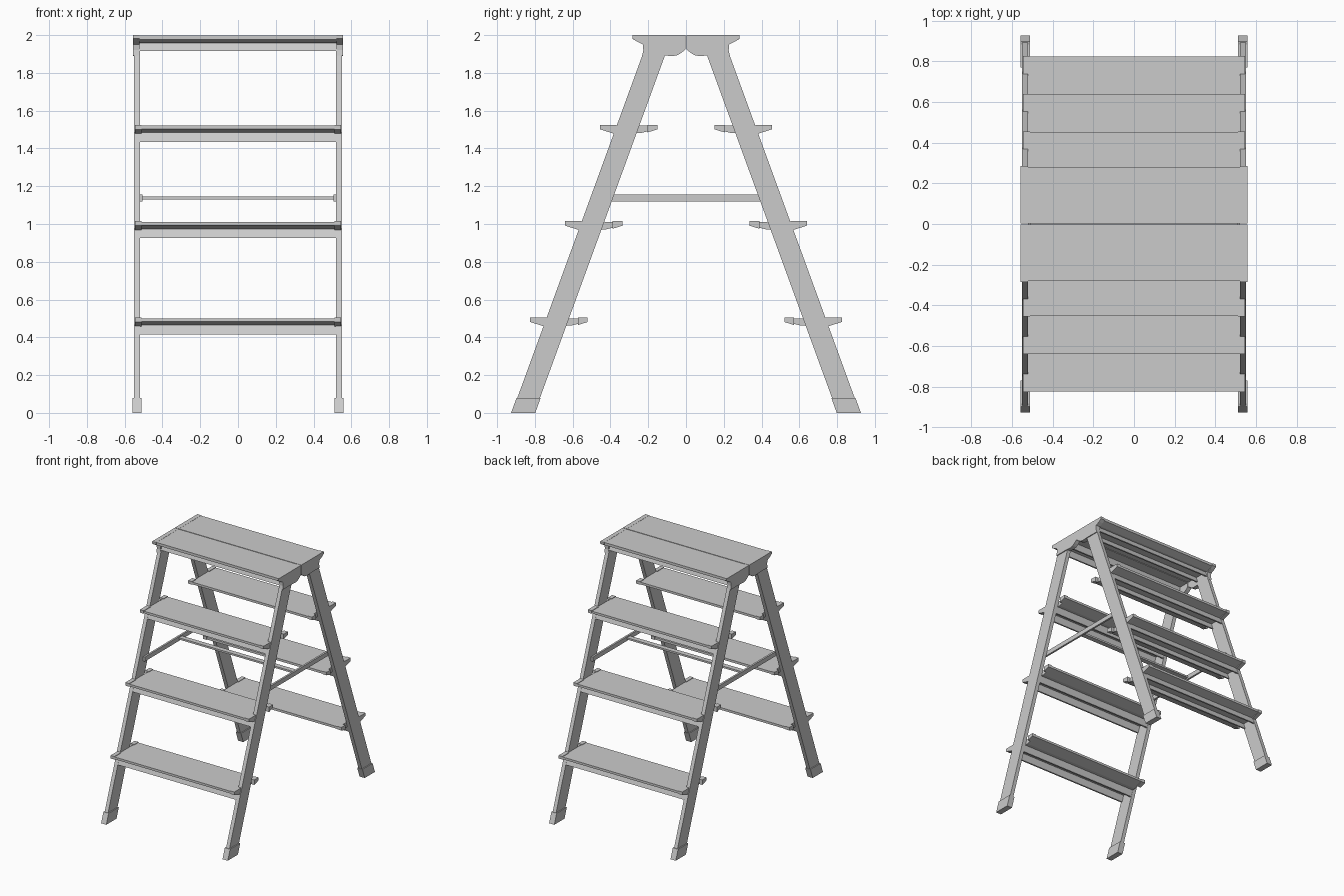
import bpy, bmesh

if "Cube" in bpy.data.objects:
    bpy.data.objects.remove(bpy.data.objects["Cube"])

SLOPE = 0.365  # lean of the legs: y per unit z


def prism(name, profile, x0, x1, sy=1):
    """Extrude a (y, z) profile from x0 to x1; sy mirrors front/back."""
    bm = bmesh.new()
    a = [bm.verts.new((x0, y * sy, z)) for y, z in profile]
    b = [bm.verts.new((x1, y * sy, z)) for y, z in profile]
    n = len(profile)
    bm.faces.new(a)
    bm.faces.new(b[::-1])
    for i in range(n):
        bm.faces.new((a[i], b[i], b[(i + 1) % n], a[(i + 1) % n]))
    bmesh.ops.recalc_face_normals(bm, faces=bm.faces)
    me = bpy.data.meshes.new(name)
    bm.to_mesh(me)
    bm.free()
    ob = bpy.data.objects.new(name, me)
    bpy.context.collection.objects.link(ob)
    return ob


def both_ends(name, profile, xi, xo, sy=1):
    for sx, side in ((1, "right"), (-1, "left")):
        prism(f"{name}_{side}", profile, sx * xi, sx * xo, sy)


def slanted(z0, z1, outer=0.922, inner=0.802):
    """Parallelogram following the lean of the leg."""
    return [(outer - SLOPE * z0, z0), (inner - SLOPE * z0, z0),
            (inner - SLOPE * z1, z1), (outer - SLOPE * z1, z1)]


for sy, half in ((-1, "front"), (1, "back")):
    # legs with slightly wider rubber feet
    both_ends(f"{half}_leg", slanted(0.01, 1.95), 0.52, 0.55, sy)
    both_ends(f"{half}_foot", slanted(0, 0.08, 0.926, 0.798), 0.512, 0.558, sy)

    # treads, notched round the legs
    for i in range(3):
        yo, z = 0.823 - 0.185 * i, 0.505 + 0.51 * i
        yi = yo - 0.30
        n = f"{half}_tread_{i + 1}"
        t = z - 0.004
        prism(n, [(yo, t), (yo, z - 0.022), (yo - 0.085, z - 0.043),
                  (yi + 0.085, z - 0.043), (yi, z - 0.022), (yi, t)],
              -0.52, 0.52, sy)
        # end caps in front of and behind each leg
        both_ends(n + "_outer_cap", [(yo + 0.002, z), (yo + 0.002, z - 0.024),
                  (yo - 0.072, z - 0.047), (yo - 0.085, z - 0.04),
                  (yo - 0.085, z)], 0.512, 0.545, sy)
        both_ends(n + "_inner_cap", [(yi - 0.002, z), (yi - 0.002, z - 0.024),
                  (yi + 0.05, z - 0.04), (yi + 0.05, z)], 0.512, 0.545, sy)
        # two cross rails under the tread
        zr = z - 0.09
        prism(n + "_outer_rail", slanted(zr, z - 0.035, 0.92, 0.908), -0.525, 0.525, sy)
        prism(n + "_inner_rail", slanted(zr, z - 0.035, 0.816, 0.804), -0.525, 0.525, sy)

    # top platform half and its rails
    prism(f"{half}_platform", [(0.003, 1.999), (0.003, 1.96), (0.225, 1.957),
                               (0.28, 1.978), (0.28, 1.999)], -0.53, 0.53, sy)
    prism(f"{half}_platform_outer_rail", slanted(1.915, 1.965, 0.922, 0.91), -0.525, 0.525, sy)
    prism(f"{half}_platform_inner_rail", slanted(1.915, 1.965, 0.814, 0.802), -0.525, 0.525, sy)

    # shaped hinge plates at the platform ends
    both_ends(f"{half}_hinge_plate",
              [(0.002, 2.0), (0.002, 1.925), (0.022, 1.908), (0.045, 1.894),
               (0.07, 1.889), (0.115, 1.892), (0.232, 1.892), (0.226, 1.92),
               (0.228, 1.95), (0.26, 1.966), (0.284, 1.982), (0.284, 2.0)],
              0.522, 0.557, sy)

    # folding side stays
    both_ends(f"{half}_stay", [(0, 1.12), (0.45, 1.12), (0.45, 1.155), (0, 1.155)],
              0.506, 0.521, sy)

# cross bar joining the stays
prism("stay_cross_bar", [(-0.02, 1.131), (0.02, 1.131), (0.02, 1.145), (-0.02, 1.145)],
      -0.512, 0.512)
